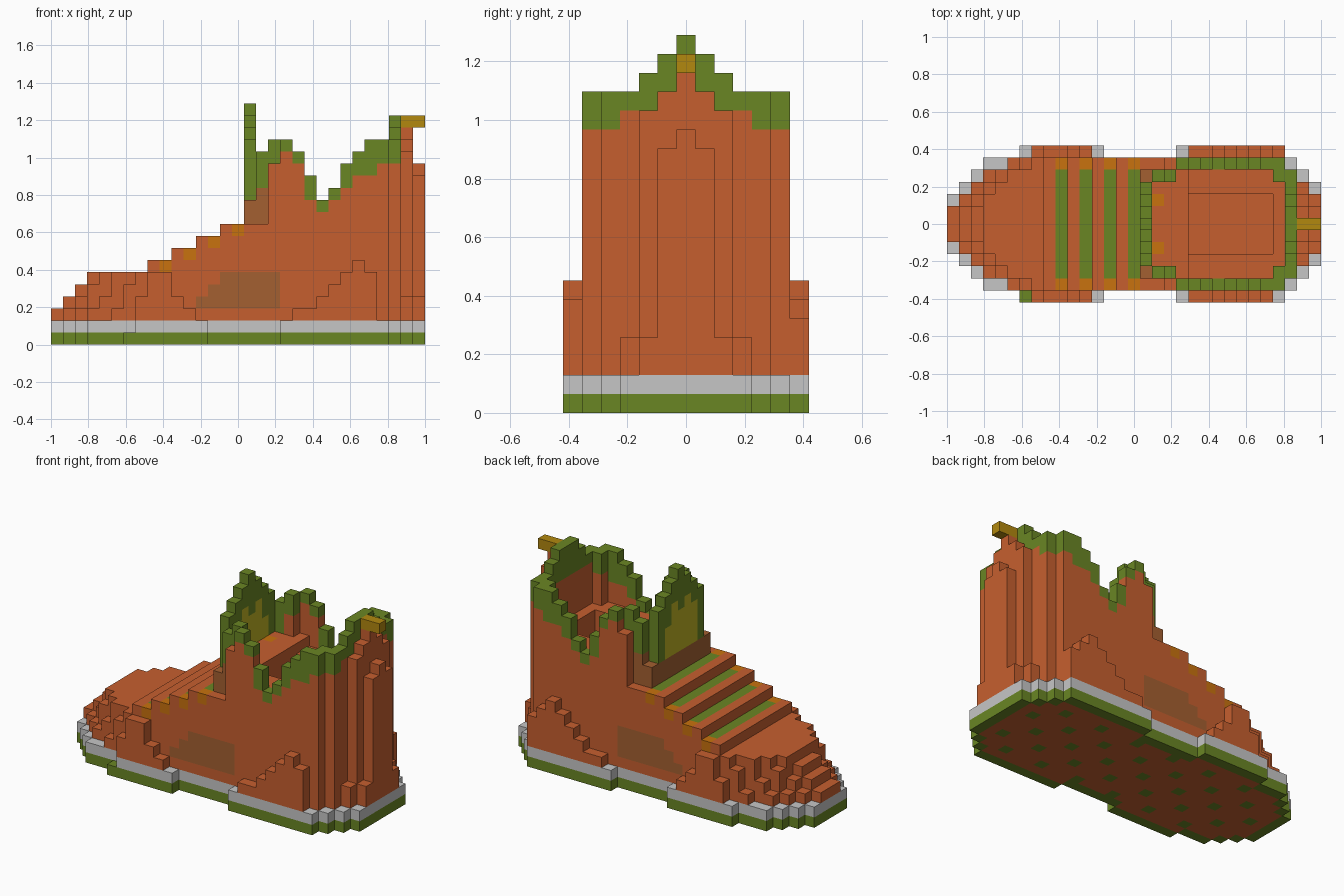
import bpy, bmesh
from mathutils import Vector

if "Cube" in bpy.data.objects:
    bpy.data.objects.remove(bpy.data.objects["Cube"], do_unlink=True)

V = 2 / 31          # block size: 31 blocks long, 13 wide, 20 high
cells = {}          # (i along x, j across y, k up) -> part name


def srgb(r, g, b):
    lin = lambda c: c / 12.92 if c < 0.04045 else ((c + 0.055) / 1.055) ** 2.4
    return (lin(r / 255), lin(g / 255), lin(b / 255), 1)


def make_material(name, rgb):
    m = bpy.data.materials.new(name)
    m.use_nodes = True
    m.diffuse_color = srgb(*rgb)
    m.node_tree.nodes["Principled BSDF"].inputs["Base Color"].default_value = srgb(*rgb)
    return m


MATS = {n: make_material(n, c) for n, c in {
    "terracotta": (198, 95, 47), "leaf green": (106, 134, 36), "light grey": (198, 198, 198),
    "ochre": (200, 114, 14), "gold": (178, 136, 15), "brown": (164, 96, 49),
    "olive yellow": (190, 178, 34)}.items()}


def column(part, i, j, k0, k1):
    """Stack blocks k0..k1-1 at column (i, j)."""
    for k in range(k0, k1):
        cells[i, j, k] = part


def pair(part, i, j, k0, k1):
    column(part, i, j, k0, k1)
    column(part, i, -j, k0, k1)


def row(part, i, half, k0, k1):
    for j in range(-half, half + 1):
        column(part, i, j, k0, k1)


# Sole outline: half width for each slice from toe to heel
SOLE = [2, 3, 4, 5, 5, 5] + [6] * 7 + [5] * 6 + [6] * 9 + [5, 4, 3]
for i, w in enumerate(SOLE):
    row("outsole", i, w, 0, 1)
    row("midsole", i, w, 1, 2)
del cells[6, -6, 1]

# Tread: inset panel under the sole, with studs left in the outsole colour
for i in range(1, 30):
    inner = min(SOLE[i - 1:i + 2]) - (SOLE[i] == min(SOLE[i - 1:i + 2]))
    for j in range(-inner, inner + 1):
        if (i % 4, j % 4) not in ((2, 0), (0, 2)):
            cells[i, j, 0] = "tread"

# Toe box: terraces, each layer stepping inwards
TOE = [(0, [1, 2, 3, 4, 4, 5, 5, 5]), (1, [1, 2, 3, 4, 4, 5, 5]),
       (2, [1, 3, 3, 4, 5, 5]), (3, [2, 3, 4, 4, 5])]
for layer, (start, widths) in enumerate(TOE):
    for n, w in enumerate(widths):
        row("upper", start + n, w, 2 + layer, 3 + layer)

# Instep: rising steps, every second one carrying a lace with eyelets
for i in range(8, 16):
    top = 7 + (i - 8) // 2
    row("upper", i, 5, 2, top)
    if i % 2:
        row("laces", i, 4, top - 1, top)
        pair("eyelets", i, 5, top - 1, top)

# Ankle: outer walls and padded ledge around the foot opening
for i in range(16, 28):
    row("upper", i, 5, 2, 10)
    row("upper", i, 4, 10, 13 if 17 <= i <= 19 else 12)
for i in range(20, 27):
    for j in range(-2, 3):
        for k in range(4, 12):
            cells.pop((i, j, k), None)
for j in (-2, 2):
    cells[17, j, 12] = "eyelets"

# Collar walls: (slice, side row, trim start, top)
for i, j, trim, top in [(18, 4, 15, 17), (19, 5, 16, 17), (20, 5, 15, 16), (21, 5, 12, 14),
                        (22, 5, 11, 12), (23, 5, 12, 13), (24, 5, 13, 15), (25, 5, 14, 16),
                        (26, 5, 14, 17), (27, 5, 15, 17), (27, 4, 15, 17)]:
    pair("upper", i, j, 10, trim)
    pair("collar_trim", i, j, trim, top)
pair("upper", 18, 5, 10, 15)
pair("collar_trim", 17, 4, 13, 16)

# Eyestays beside the tongue
pair("eyestay", 16, 4, 10, 12)
pair("eyestay", 17, 4, 10, 13)

# Heel: narrowing back with stepped trim
for i, w in ((28, 4), (29, 3), (30, 2)):
    row("upper", i, w, 2, 4)
for j in range(5):
    pair("upper", 28, j, 4, 15 if j == 4 else 16)
    pair("collar_trim", 28, j, 15 if j == 4 else 16, [19, 19, 18, 17, 17][j])
for j in range(3):
    pair("upper", 29, j, 4, 18 - j)
for j in range(2):
    pair("upper", 30, j, 4, 15 - j)
for i in (29, 30):
    column("pull_tab", i, 0, 18, 19)

# Tongue: pointed top with a coloured badge
for j in range(4):
    pair("eyestay", 16, j, 10, 12)
    pair("tongue", 16, j, 12, 20 - j)
for j, top in zip(range(-2, 3), (16, 17, 16, 17, 15)):
    column("tongue_badge", 16, j, 12, top)

# Raised side panels at the ball of the foot and the heel
for i, top in {7: 4, 8: 6, 9: 6, 10: 4, 11: 3, 20: 3, 21: 3, 22: 4, 23: 5,
               24: 6, 25: 7, 26: 6}.items():
    pair("upper", i, 6, 2, top)
column("upper", 27, 6, 2, 5)

# Side patches with a slanted front edge
for k in (3, 4, 5):
    for i in range(9 + k, 19):
        pair("side_patch", i, 5, k, k + 1)

# Turn each part into a mesh of its exposed block faces
PARTS = {"outsole": "leaf green", "midsole": "light grey", "tread": "terracotta",
         "upper": "terracotta", "laces": "leaf green", "eyelets": "ochre",
         "collar_trim": "leaf green", "eyestay": "brown", "pull_tab": "gold",
         "tongue": "leaf green", "tongue_badge": "olive yellow", "side_patch": "brown"}


def build(part, colour):
    bm = bmesh.new()
    for cell in (c for c, p in cells.items() if p == part):
        centre = Vector((cell[0] - 15, cell[1], cell[2] + 0.5))
        for axis in range(3):
            for sign in (-1, 1):
                near = list(cell)
                near[axis] += sign
                if tuple(near) in cells:
                    continue
                n, u, v = Vector(), Vector(), Vector()
                n[axis], u[(axis + 1) % 3], v[(axis + 2) % 3] = sign / 2, sign / 2, 0.5
                bm.faces.new([bm.verts.new((centre + n + a * u + b * v) * V)
                              for a, b in ((-1, -1), (1, -1), (1, 1), (-1, 1))])
    bmesh.ops.remove_doubles(bm, verts=bm.verts, dist=0.001)
    bmesh.ops.dissolve_limit(bm, angle_limit=0.01, verts=bm.verts, edges=bm.edges)
    mesh = bpy.data.meshes.new(part)
    bm.to_mesh(mesh)
    bm.free()
    mesh.materials.append(MATS[colour])
    bpy.context.collection.objects.link(bpy.data.objects.new(part, mesh))


for part, colour in PARTS.items():
    build(part, colour)
